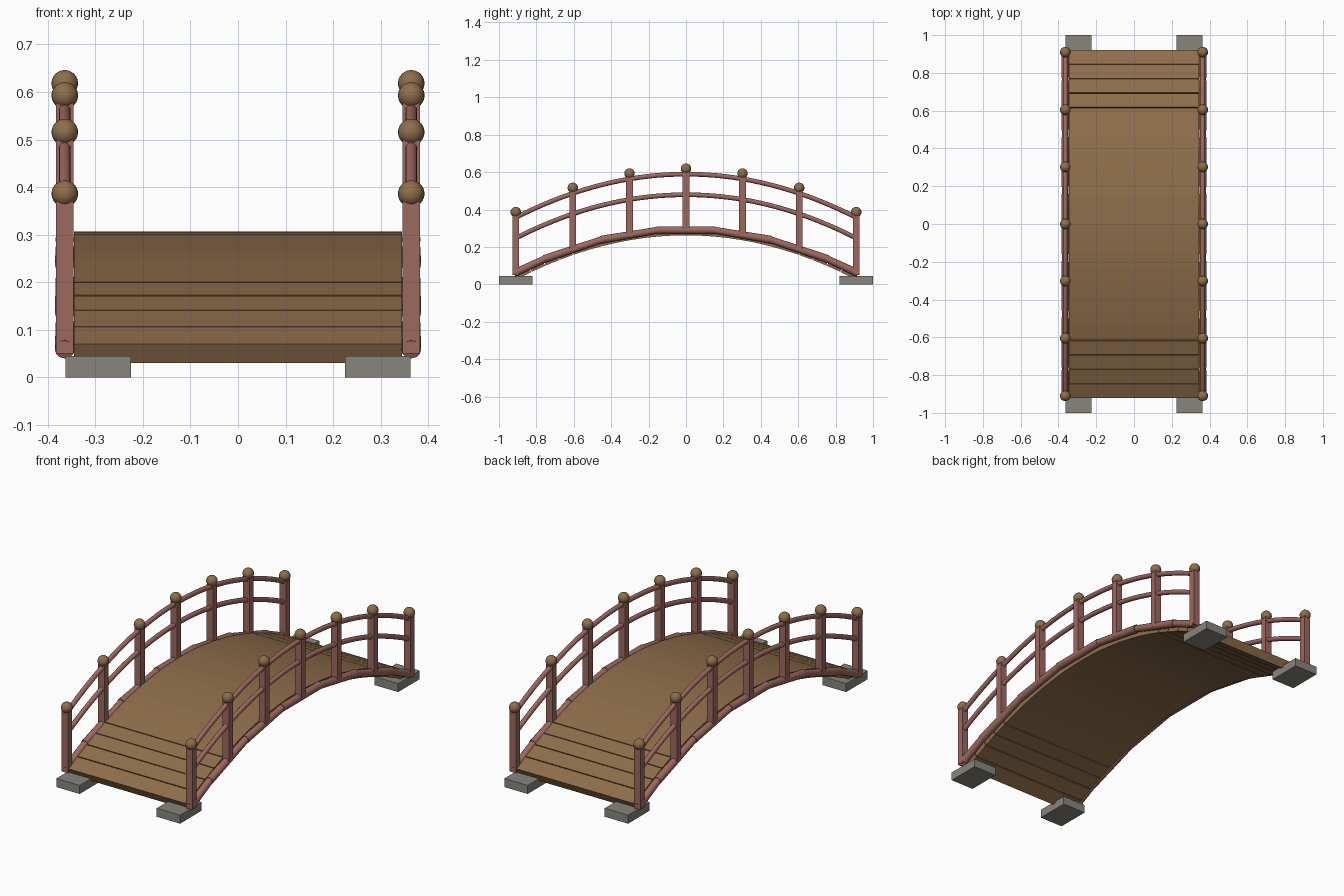
import bpy, bmesh, math
from mathutils import Vector

if "Cube" in bpy.data.objects:
    bpy.data.objects.remove(bpy.data.objects["Cube"])


def material(name, color):
    m = bpy.data.materials.new(name)
    m.diffuse_color = (*color, 1)
    m.use_nodes = True
    m.node_tree.nodes["Principled BSDF"].inputs["Base Color"].default_value = m.diffuse_color
    return m


RED = material("red_paint", (0.34, 0.14, 0.115))
WOOD = material("deck_wood", (0.27, 0.155, 0.07))
STONE = material("stone", (0.25, 0.235, 0.205))

SAG = 0.28           # fall of the parabolic arch
SIDE = 0.364         # x of the railings
POSTS = [-0.91, -0.605, -0.302, 0, 0.302, 0.605, 0.91]


def add_mesh(name, bm, mat):
    bmesh.ops.recalc_face_normals(bm, faces=bm.faces)
    me = bpy.data.meshes.new(name)
    bm.to_mesh(me)
    bm.free()
    me.materials.append(mat)
    ob = bpy.data.objects.new(name, me)
    bpy.context.collection.objects.link(ob)
    return ob


def box(name, x, y, z, mat):
    bm = bmesh.new()
    bmesh.ops.create_cube(bm, size=1)
    for v in bm.verts:
        v.co = [lo + (hi - lo) * (c + 0.5) for c, (lo, hi) in zip(v.co, (x, y, z))]
    return add_mesh(name, bm, mat)


def arched_slab(name, y0, y1, n):
    """Piece of the deck: arch profile with thickness along its normal."""
    top, bottom = [], []
    for i in range(n + 1):
        y = y0 + (y1 - y0) * i / n
        p = Vector((-0.345, y, 0.307 - SAG * y * y))
        normal = Vector((0, 2 * SAG * y, 1)).normalized()
        top.append(p)
        bottom.append(p - normal * 0.045)
    bm = bmesh.new()
    rings = []
    for a, b in zip(top, bottom):
        shift = Vector((0.69, 0, 0))
        rings.append([bm.verts.new(c) for c in (a, a + shift, b + shift, b)])
    for r, s in zip(rings, rings[1:]):
        for k in range(4):
            bm.faces.new((r[k], r[(k + 1) % 4], s[(k + 1) % 4], s[k]))
    bm.faces.new(rings[0])
    bm.faces.new(rings[-1])
    return add_mesh(name, bm, WOOD)


def tube(name, points, radii, sides=12):
    """Round bar following points that lie in a plane of constant x."""
    bm = bmesh.new()
    rings = []
    for i, p in enumerate(points):
        t = (points[min(i + 1, len(points) - 1)] - points[max(i - 1, 0)]).normalized()
        u = Vector((1, 0, 0))
        v = t.cross(u)
        ring = []
        for k in range(sides):
            a = 2 * math.pi * k / sides
            ring.append(bm.verts.new(p + (u * math.cos(a) + v * math.sin(a)) * radii[i]))
        rings.append(ring)
    for r, s in zip(rings, rings[1:]):
        for k in range(sides):
            bm.faces.new((r[k], r[(k + 1) % sides], s[(k + 1) % sides], s[k])).smooth = True
    bm.faces.new(rings[0])
    bm.faces.new(rings[-1])
    return add_mesh(name, bm, RED)


# Deck: close-laid middle and separate end planks
arched_slab("deck_middle", -0.615, 0.615, 16)
for s in (-1, 1):
    for i in range(4):
        a = 0.619 + i * 0.0762
        arched_slab("end_plank", s * a, s * (a + 0.0724), 1)

for sx in (-1, 1):
    x = sx * SIDE
    # Foundation stones
    for sy in (-1, 1):
        box("foundation_stone", sorted((sx * 0.225, sx * 0.362)),
            sorted((sy * 0.82, sy * 1.0)), (0, 0.045), STONE)

    # Posts with ball caps
    for y in POSTS:
        drop = SAG * y * y
        box("post", (x - 0.0185, x + 0.0185), (y - 0.0175, y + 0.0175),
            (0.285 - drop if abs(y) < 0.9 else 0.05, 0.602 - drop), RED)
        bm = bmesh.new()
        bmesh.ops.create_uvsphere(bm, u_segments=20, v_segments=12, radius=0.028)
        for f in bm.faces:
            f.smooth = True
        ball = add_mesh("post_ball", bm, WOOD)
        ball.location = (x, y, 0.618 - drop)

    # Curved handrail and middle rail
    for name, height in (("top_rail", 0.589), ("middle_rail", 0.479)):
        pts = []
        for i in range(37):
            y = -0.91 + 1.82 * i / 36
            pts.append(Vector((x, y, height - SAG * y * y)))
        tube(name, pts, [0.0125] * len(pts))

    # Side beam made of overlapping tapered logs
    cuts = [-0.92, -0.75, -0.45, -0.15, 0.15, 0.45, 0.75, 0.92]
    for a, b in zip(cuts, cuts[1:]):
        pa, pb = (Vector((x, y, 0.296 - SAG * y * y)) for y in (a, b))
        ra, rb = (0.021, 0.018) if a + b < -0.01 else (0.018, 0.021)
        if abs(a + b) < 0.01:
            ra = rb = 0.02
        d = (pb - pa).normalized() * 0.008
        if abs(a) < 0.9:
            pa -= d
        if abs(b) < 0.9:
            pb += d
        tube("side_beam_log", [pa, pb], [ra, rb])
